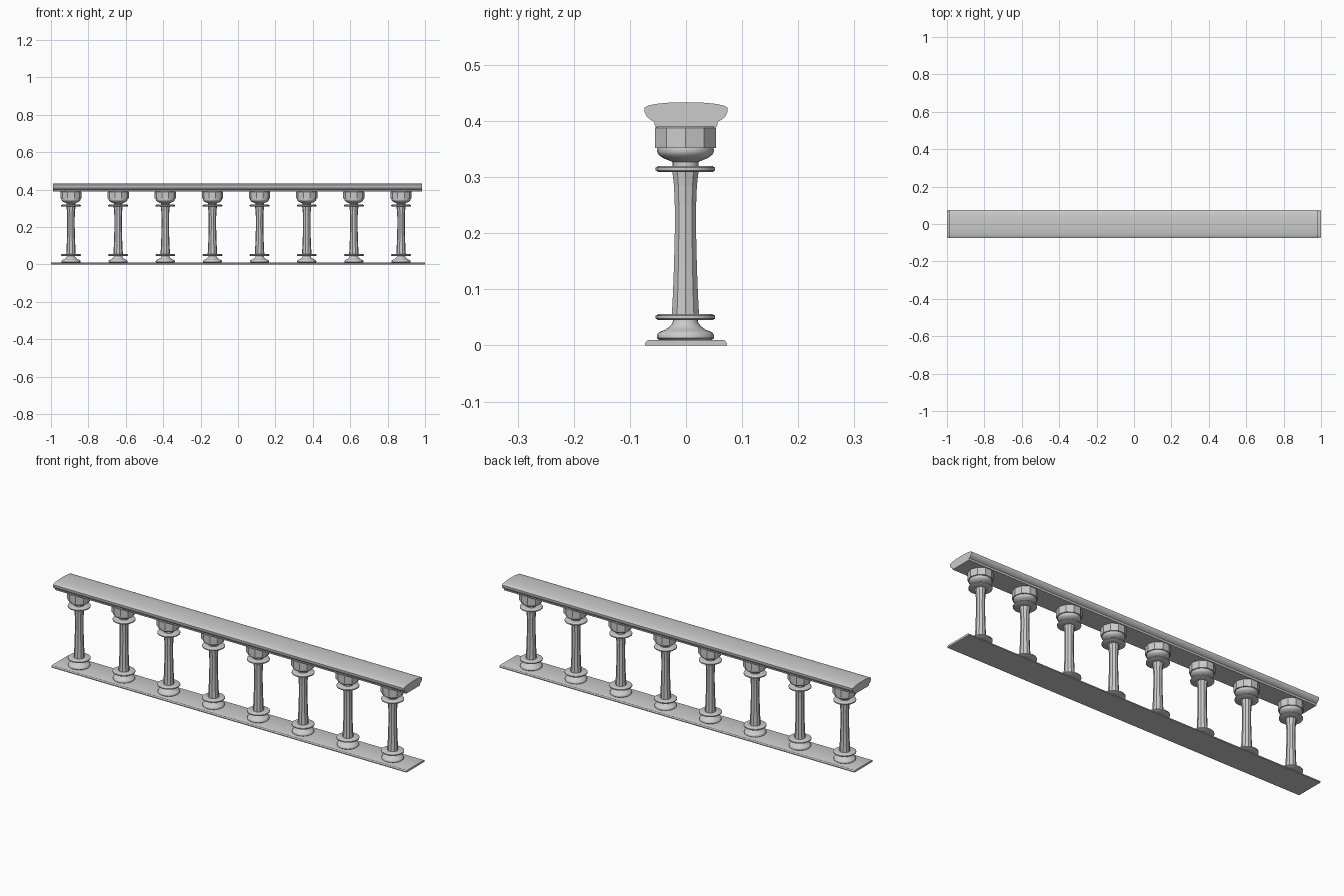
import bpy, bmesh, math

if "Cube" in bpy.data.objects:
    bpy.data.objects.remove(bpy.data.objects["Cube"])


def make_object(name, bm, angle=None):
    bmesh.ops.recalc_face_normals(bm, faces=bm.faces)
    mesh = bpy.data.meshes.new(name)
    bm.to_mesh(mesh)
    bm.free()
    ob = bpy.data.objects.new(name, mesh)
    bpy.context.collection.objects.link(ob)
    if angle:
        bpy.ops.object.select_all(action='DESELECT')
        ob.select_set(True)
        bpy.context.view_layer.objects.active = ob
        bpy.ops.object.shade_smooth_by_angle(angle=math.radians(angle))
    return ob


def extrude_x(name, half, x0, x1, angle):
    """Sweep a mirrored (y, z) half profile along x."""
    pts = half + [(-y, z) for y, z in reversed(half) if y > 0]
    bm = bmesh.new()
    a = [bm.verts.new((x0, y, z)) for y, z in pts]
    b = [bm.verts.new((x1, y, z)) for y, z in pts]
    n = len(pts)
    for i in range(n):
        j = (i + 1) % n
        bm.faces.new((a[i], a[j], b[j], b[i]))
    bm.faces.new(a)
    bm.faces.new(b)
    return make_object(name, bm, angle)


def lathe(name, profile, sides, angle=None):
    """Revolve an (r, z) profile and cap both ends."""
    bm = bmesh.new()
    rings = []
    for r, z in profile:
        rings.append([bm.verts.new((r * math.cos(2 * math.pi * k / sides),
                                    r * math.sin(2 * math.pi * k / sides), z))
                      for k in range(sides)])
    for lo, hi in zip(rings, rings[1:]):
        for k in range(sides):
            m = (k + 1) % sides
            bm.faces.new((lo[k], lo[m], hi[m], hi[k]))
    bm.faces.new(rings[0])
    bm.faces.new(rings[-1])
    return make_object(name, bm, angle)


# Base plate and handrail
extrude_x("base_plate", [(0.073, 0), (0.073, 0.004), (0.069, 0.009), (0.066, 0.01)],
          -1, 1, 30)
extrude_x("handrail",
          [(0.055, 0.39), (0.057, 0.399), (0.063, 0.402), (0.070, 0.408),
           (0.074, 0.416), (0.074, 0.424), (0.066, 0.428), (0.050, 0.431),
           (0.028, 0.433), (0, 0.4335)], -0.99, 0.985, 35)

# Baluster parts: (name, profile, sides, smooth angle)
def disc(z):
    return [(0.022, z), (0.048, z), (0.053, z + 0.003), (0.053, z + 0.008),
            (0.048, z + 0.011), (0.022, z + 0.011)]

PARTS = [
    ("foot", [(0.046, 0.009), (0.051, 0.013), (0.051, 0.019), (0.047, 0.024),
              (0.036, 0.028), (0.028, 0.034), (0.023, 0.040), (0.022, 0.046)], 20, 40),
    ("lower_ring", disc(0.045), 20, 50),
    ("shaft", [(0.0255, 0.055), (0.0235, 0.09), (0.0215, 0.14), (0.0200, 0.20),
               (0.0200, 0.25), (0.0215, 0.285), (0.0245, 0.31)], 10, None),
    ("upper_ring", disc(0.309), 20, 50),
    ("neck", [(0.023, 0.319), (0.023, 0.327), (0.030, 0.330), (0.040, 0.334),
              (0.048, 0.340), (0.051, 0.346), (0.050, 0.352)], 20, 40),
    ("capital_block", [(0.057, 0.352), (0.057, 0.388), (0.050, 0.391)], 10, None),
]

# Eight evenly spaced balusters sharing the same meshes
for name, profile, sides, angle in PARTS:
    first = lathe(name, profile, sides, angle)
    for i in range(8):
        ob = first if i == 0 else first.copy()
        if i:
            bpy.context.collection.objects.link(ob)
        ob.name = f"baluster_{i + 1}_{name}"
        ob.location = (-0.893 + 0.2521 * i, -0.001, 0)
